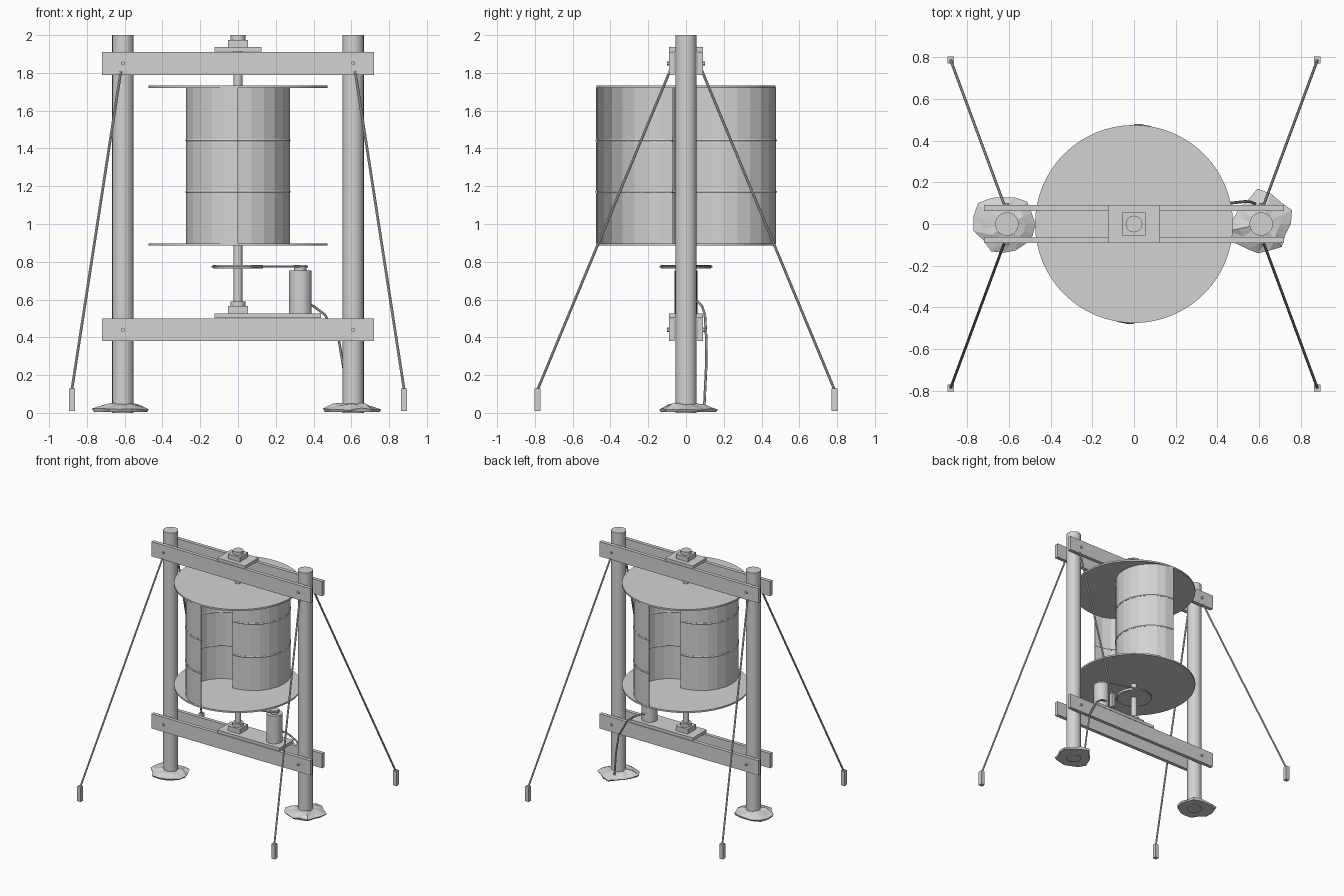
import bpy, bmesh, math, random
from mathutils import Vector

if "Cube" in bpy.data.objects:
    bpy.data.objects.remove(bpy.data.objects["Cube"])

random.seed(4)
grey = bpy.data.materials.new("plain_grey")
grey.diffuse_color = (0.65, 0.65, 0.65, 1)
grey.use_nodes = True
grey.node_tree.nodes["Principled BSDF"].inputs["Base Color"].default_value = grey.diffuse_color


def finish(name, bm):
    bmesh.ops.recalc_face_normals(bm, faces=bm.faces)
    me = bpy.data.meshes.new(name)
    bm.to_mesh(me)
    bm.free()
    me.materials.append(grey)
    ob = bpy.data.objects.new(name, me)
    bpy.context.collection.objects.link(ob)
    return ob


def box(name, x0, x1, y0, y1, z0, z1):
    bm = bmesh.new()
    bmesh.ops.create_cube(bm, size=1)
    for v in bm.verts:
        v.co = ((x0 + x1) / 2 + v.co.x * (x1 - x0),
                (y0 + y1) / 2 + v.co.y * (y1 - y0),
                (z0 + z1) / 2 + v.co.z * (z1 - z0))
    return finish(name, bm)


def rod(name, a, b, r, sides=20):
    """Capped cylinder between two points."""
    a, b = Vector(a), Vector(b)
    bm = bmesh.new()
    bmesh.ops.create_cone(bm, cap_ends=True, segments=sides, radius1=r, radius2=r, depth=(b - a).length)
    rot = Vector((0, 0, 1)).rotation_difference(b - a)
    for v in bm.verts:
        v.co = rot @ v.co + (a + b) / 2
    return finish(name, bm)


def tube(name, points, r, closed=False):
    """Round tube through a list of points."""
    cu = bpy.data.curves.new(name, 'CURVE')
    cu.dimensions = '3D'
    cu.bevel_depth = r
    cu.bevel_resolution = 1
    cu.use_fill_caps = True
    sp = cu.splines.new('POLY')
    sp.points.add(len(points) - 1)
    for p, co in zip(sp.points, points):
        p.co = (*co, 1)
    sp.use_cyclic_u = closed
    sp.use_smooth = False
    cu.materials.append(grey)
    ob = bpy.data.objects.new(name, cu)
    bpy.context.collection.objects.link(ob)
    bpy.ops.object.select_all(action='DESELECT')
    ob.select_set(True)
    bpy.context.view_layer.objects.active = ob
    bpy.ops.object.convert(target='MESH')
    return ob


def arc(cx, cy, r, a0, a1, n):
    return [(cx + r * math.cos(math.radians(a0 + (a1 - a0) * i / n)),
             cy + r * math.sin(math.radians(a0 + (a1 - a0) * i / n))) for i in range(n + 1)]


def mound(name, cx):
    """Lumpy footing around the foot of a post."""
    bm = bmesh.new()
    n, rings = 15, []
    outline = [random.uniform(0.125, 0.175) for _ in range(n)]
    for z, s, jit in ((0.006, 0.95, 0.0), (0.02, 1.0, 0.006), (0.042, 0.66, 0.008)):
        rings.append([bm.verts.new((cx + outline[i] * s * math.cos(math.tau * i / n),
                                    outline[i] * s * math.sin(math.tau * i / n),
                                    z + random.uniform(-jit, jit))) for i in range(n)])
    bm.faces.new(rings[0])
    top = bm.verts.new((cx, 0, 0.058))
    for i in range(n):
        j = (i + 1) % n
        for lo, hi in zip(rings, rings[1:]):
            bm.faces.new((lo[i], lo[j], hi[j]))
            bm.faces.new((lo[i], hi[j], hi[i]))
        bm.faces.new((rings[-1][i], rings[-1][j], top))
    finish(name, bm)


# Posts, footings, guy wires and stakes
for sx in (-1, 1):
    rod("post", (sx * 0.61, 0, 0), (sx * 0.61, 0, 2), 0.056, 24)
    mound("footing", sx * 0.61)
    for sy in (-1, 1):
        x, y = sx * 0.88, sy * 0.787
        box("stake", x - 0.016, x + 0.016, y - 0.016, y + 0.016, 0.01, 0.13)
        rod("guy_wire", (x, y, 0.12), (sx * 0.62, sy * 0.085, 1.81), 0.007, 8)

# Paired cross beams with bolts through the posts
for z in (0.38, 1.79):
    for sy in (-1, 1):
        y0, y1 = sorted((sy * 0.062, sy * 0.091))
        box("cross_beam", -0.72, 0.72, y0, y1, z, z + 0.12)
        for sx in (-1, 1):
            rod("bolt", (sx * 0.61, sy * 0.085, z + 0.06), (sx * 0.61, sy * 0.1, z + 0.06), 0.011, 6)

# Bearings on their plates
for z, x1 in ((0.503, 0.44), (1.912, 0.125)):
    box("bearing_plate", -0.125, x1, -0.09, 0.09, z, z + 0.024)
    box("bearing_block", -0.054, 0.054, -0.054, 0.054, z + 0.024, z + 0.062)
    rod("bearing_cap", (0, 0, z + 0.062), (0, 0, z + 0.088), 0.04)

# Shaft and rotor end discs
rod("shaft", (0, 0, 0.52), (0, 0, 1.98), 0.023)
for z in (0.885, 1.72):
    rod("rotor_disc", (0, 0, z), (0, 0, z + 0.013), 0.475, 64)

# Two offset half drums with ribs
for cy, a0 in ((-0.202, 90), (0.202, -90)):
    bm = bmesh.new()
    pts = arc(0, cy, 0.272, a0, a0 + 180, 12)
    lo = [bm.verts.new((x, y, 0.895)) for x, y in pts]
    hi = [bm.verts.new((x, y, 1.723)) for x, y in pts]
    for i in range(12):
        bm.faces.new((lo[i], lo[i + 1], hi[i + 1], hi[i]))
    drum = finish("half_drum", bm)
    sol = drum.modifiers.new("thickness", 'SOLIDIFY')
    sol.thickness = 0.005
    sol.offset = 0
    for z in (1.17, 1.443):
        tube("drum_rib", [(x, y, z) for x, y in arc(0, cy, 0.272, a0, a0 + 180, 24)], 0.007)

# Drive pulley, belt and generator
MX = 0.33
rod("drive_pulley", (0, 0, 0.765), (0, 0, 0.783), 0.133, 32)
rod("generator", (MX, 0, 0.527), (MX, 0, 0.755), 0.06, 24)
rod("generator_pulley", (MX, 0, 0.755), (MX, 0, 0.783), 0.033, 16)
t = math.degrees(math.acos(0.1 / MX))
loop = arc(0, 0, 0.135, t, 360 - t, 24) + arc(MX, 0, 0.035, -t, t, 10)
tube("belt", [(x, y, 0.774) for x, y in loop], 0.006, closed=True)

# Power cable running down behind the post
tube("cable", [(MX, 0.055, 0.595), (0.40, 0.085, 0.565), (0.46, 0.1, 0.52), (0.535, 0.108, 0.38),
               (0.56, 0.106, 0.23), (0.58, 0.097, 0.04)], 0.007)
